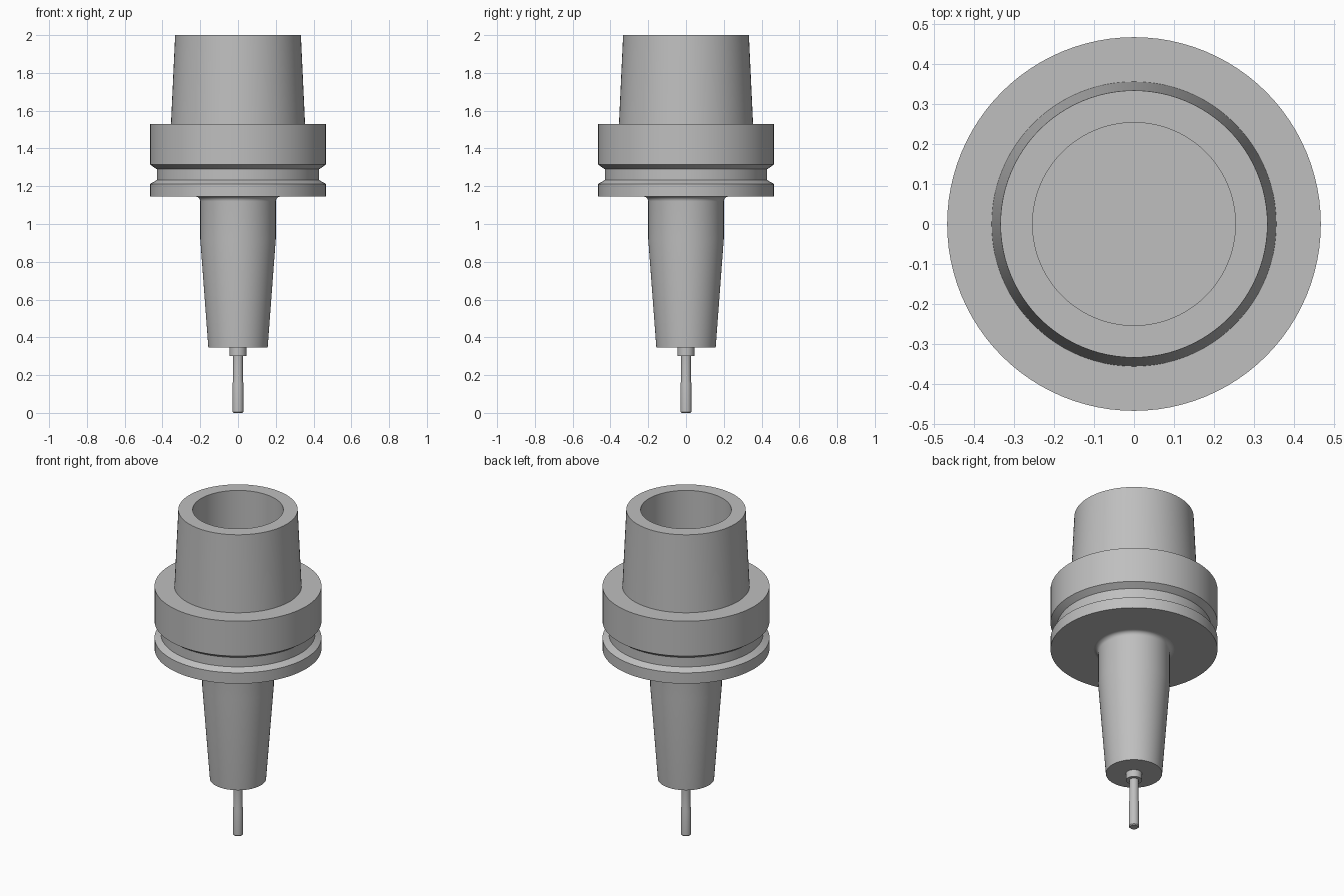
import bpy
import math

cube = bpy.data.objects.get("Cube")
if cube:
    bpy.data.objects.remove(cube, do_unlink=True)

steel = bpy.data.materials.new("satin steel")
steel.use_nodes = True
GREY = (0.52, 0.52, 0.52, 1)
steel.diffuse_color = GREY
steel.node_tree.nodes["Principled BSDF"].inputs["Base Color"].default_value = GREY


def lathe(name, profile, sides=96):
    """Spin a (radius, height) profile, listed from bottom to top, about z."""
    verts, faces, rings = [], [], []
    for r, z in profile:
        count = sides if r > 0 else 1
        rings.append(range(len(verts), len(verts) + count))
        for i in range(count):
            a = math.tau * i / sides
            verts.append((r * math.cos(a), r * math.sin(a), z))
    for low, high in zip(rings, rings[1:]):
        for i in range(sides):
            j = (i + 1) % sides
            if len(low) == 1:
                faces.append((low[0], high[j], high[i]))
            elif len(high) == 1:
                faces.append((low[i], low[j], high[0]))
            else:
                faces.append((low[i], low[j], high[j], high[i]))
    mesh = bpy.data.meshes.new(name)
    mesh.from_pydata(verts, [], faces)
    mesh.materials.append(steel)
    obj = bpy.data.objects.new(name, mesh)
    bpy.context.collection.objects.link(obj)
    bpy.ops.object.select_all(action="DESELECT")
    obj.select_set(True)
    bpy.context.view_layer.objects.active = obj
    bpy.ops.object.shade_smooth_by_angle(angle=math.radians(20))
    return obj


# Cutting tool: chamfered tip, thicker cutting end, slim neck, collar
lathe("cutting_tool", [(0, 0), (0.024, 0), (0.029, 0.006), (0.029, 0.155),
                       (0.026, 0.17), (0.026, 0.302)], 48)
lathe("tool_collar", [(0, 0.302), (0.045, 0.302), (0.045, 0.345)], 48)

# Tapered nose, with a fillet running into the flange
FILLET, NOSE, FLANGE_Z = 0.025, 0.2, 1.145
fillet = []
for step in range(7):
    a = math.pi / 2 * step / 6
    fillet.append((NOSE + FILLET * (1 - math.cos(a)),
                   FLANGE_Z - FILLET * (1 - math.sin(a))))
lathe("tapered_nose", [(0, 0.345), (0.157, 0.345), (NOSE, 0.92)] + fillet)

# Flange with gripper groove
RIM, GROOVE = 0.466, 0.43
lathe("grooved_flange", [(NOSE + FILLET, FLANGE_Z), (RIM, FLANGE_Z),
                         (RIM, 1.212), (GROOVE, 1.232), (GROOVE, 1.29),
                         (RIM, 1.315), (RIM, 1.53), (0.355, 1.53)])

# Hollow taper shank with a flat-bottomed bore
lathe("hollow_shank", [(0.355, 1.53), (0.333, 2), (0.253, 2),
                       (0.253, 1.5), (0, 1.5)])
